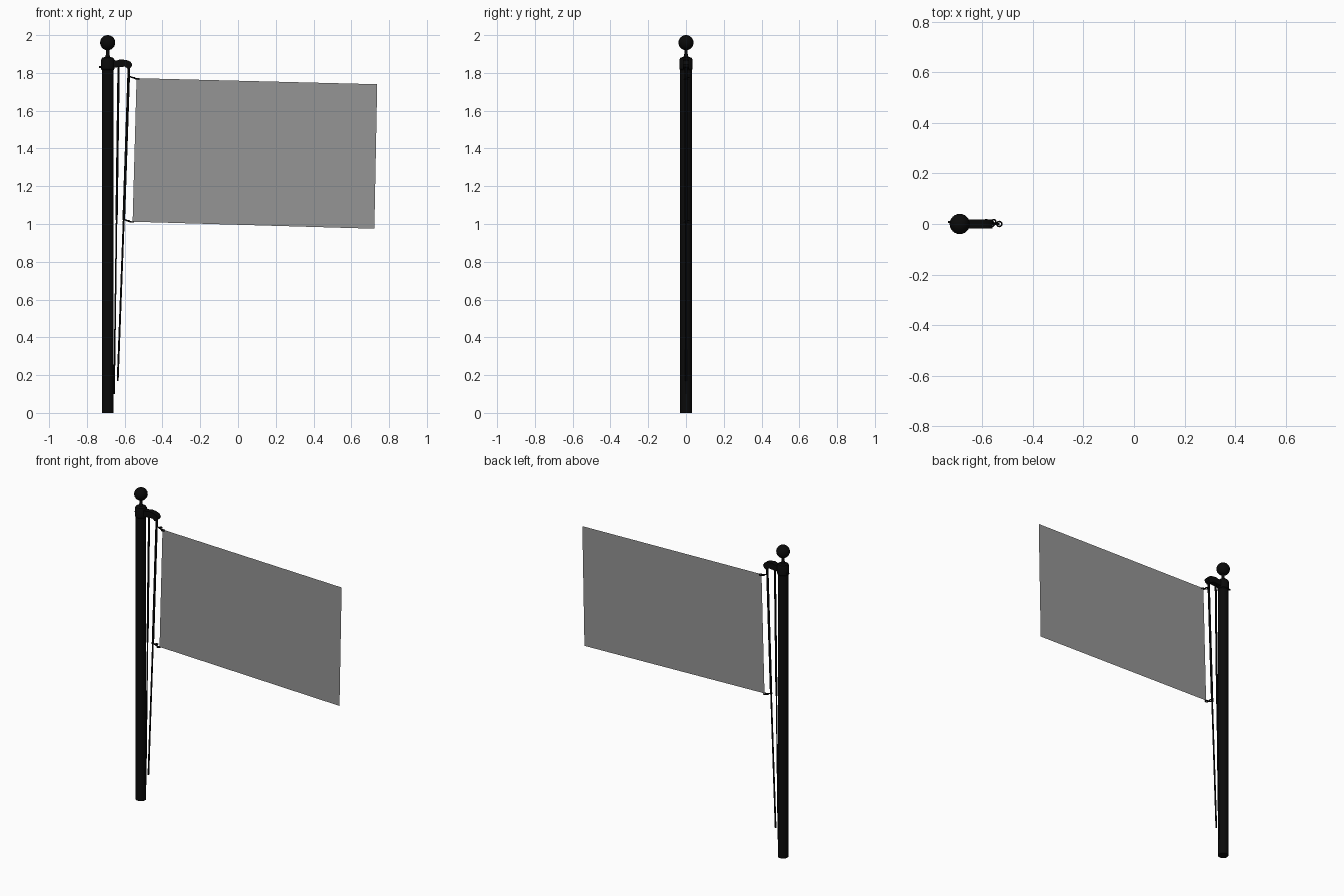
import bpy, bmesh, math
from mathutils import Vector

cube = bpy.data.objects.get("Cube")
if cube:
    bpy.data.objects.remove(cube, do_unlink=True)


def material(name, colour):
    m = bpy.data.materials.new(name)
    m.use_nodes = True
    m.diffuse_color = colour
    m.node_tree.nodes["Principled BSDF"].inputs["Base Color"].default_value = colour
    return m


BLACK = material("black metal", (0.003, 0.003, 0.003, 1))
GREY = material("grey cloth", (0.3, 0.3, 0.3, 1))
POLE_X = -0.69


def finish(obj, name, mat=BLACK):
    obj.name = name
    obj.data.materials.append(mat)
    return obj


def lathe(name, profile, sides=24):
    """Turned part around the pole axis, from (radius, height) pairs."""
    bm = bmesh.new()
    rings = [[bm.verts.new((POLE_X + r * math.cos(math.tau * i / sides),
                            r * math.sin(math.tau * i / sides), z))
              for i in range(sides)] for r, z in profile]
    for a, b in zip(rings, rings[1:]):
        for i in range(sides):
            j = (i + 1) % sides
            bm.faces.new((a[i], a[j], b[j], b[i]))
    bm.faces.new(rings[0][::-1])
    bm.faces.new(rings[-1])
    me = bpy.data.meshes.new(name)
    bm.to_mesh(me)
    bm.free()
    obj = bpy.data.objects.new(name, me)
    bpy.context.collection.objects.link(obj)
    return finish(obj, name)


def rod(name, a, b, radius, sides=10):
    a, b = Vector(a), Vector(b)
    d = b - a
    bpy.ops.mesh.primitive_cylinder_add(vertices=sides, radius=radius, depth=d.length,
                                        location=(a + b) / 2,
                                        rotation=d.to_track_quat('Z', 'Y').to_euler())
    return finish(bpy.context.object, name)


def ring(name, loc, radius, rotation=(0, 0, 0)):
    bpy.ops.mesh.primitive_torus_add(location=loc, rotation=rotation, major_radius=radius,
                                     minor_radius=0.003, major_segments=16, minor_segments=6)
    return finish(bpy.context.object, name)


# Pole with collar and finial
lathe("pole", [(0.031, 0), (0.031, 1.83)])
lathe("pole_collar", [(0.031, 1.815), (0.035, 1.82), (0.035, 1.87), (0.03, 1.88),
                      (0.013, 1.885), (0.009, 1.9), (0.009, 1.93)])
bpy.ops.mesh.primitive_uv_sphere_add(segments=24, ring_count=16, radius=0.04,
                                     location=(POLE_X, 0, 1.96))
finish(bpy.context.object, "finial_ball")

# Pulley arm: flat body with a rounded drooping end, and a pin through the collar
outline = [(-0.665, 1.828), (-0.665, 1.868), (-0.64, 1.866), (-0.625, 1.872), (-0.59, 1.868),
           (-0.57, 1.86), (-0.56, 1.845), (-0.565, 1.83), (-0.58, 1.82), (-0.6, 1.833)]
bm = bmesh.new()
face = bm.faces.new([bm.verts.new((x, -0.017, z)) for x, z in outline])
side = bmesh.ops.extrude_face_region(bm, geom=[face])["geom"]
bmesh.ops.translate(bm, vec=(0, 0.034, 0),
                    verts=[v for v in side if isinstance(v, bmesh.types.BMVert)])
bmesh.ops.recalc_face_normals(bm, faces=bm.faces)
mesh = bpy.data.meshes.new("pulley_arm")
bm.to_mesh(mesh)
bm.free()
arm = bpy.data.objects.new("pulley_arm", mesh)
bpy.context.collection.objects.link(arm)
finish(arm, "pulley_arm")
rod("collar_pin", (-0.737, 0.008, 1.832), (-0.66, 0.008, 1.832), 0.005)

# Halyard ropes, thinner toward the bottom
rod("outer_rope_upper", (-0.577, 0, 1.84), (-0.605, 0, 1.02), 0.007)
rod("outer_rope_lower", (-0.605, 0, 1.02), (-0.637, 0, 0.17), 0.005)
rod("inner_rope_upper", (-0.632, 0, 1.84), (-0.643, 0, 1.02), 0.006)
rod("inner_rope_lower", (-0.643, 0, 1.02), (-0.656, 0, 0.1), 0.004)

# Flag: one thin sheet
corners = [(-0.558, 1.012), (0.722, 0.975), (0.737, 1.74), (-0.537, 1.772)]
mesh = bpy.data.meshes.new("flag")
mesh.from_pydata([(x, 0, z) for x, z in corners], [], [(0, 1, 2, 3)])
flag = bpy.data.objects.new("flag", mesh)
bpy.context.collection.objects.link(flag)
finish(flag, "flag", GREY)

# Clips joining flag and rope
for label, x, z in (("upper", -0.58, 1.783), ("lower", -0.61, 1.026)):
    rod(label + "_clip", (x, 0, z), (x + 0.046, 0, z - 0.016), 0.004, 8)
    ring(label + "_clip_ring", (x + 0.047, 0, z - 0.016), 0.01)
    ring(label + "_rope_ring", (x + 0.025, 0.009, z - 0.007), 0.008)

# Smooth shading with sharp edges kept
bpy.ops.object.select_all(action='DESELECT')
for obj in bpy.context.scene.objects:
    if obj.type == 'MESH' and obj.name != "flag":
        obj.select_set(True)
        bpy.context.view_layer.objects.active = obj
bpy.ops.object.shade_smooth_by_angle(angle=math.radians(35))
